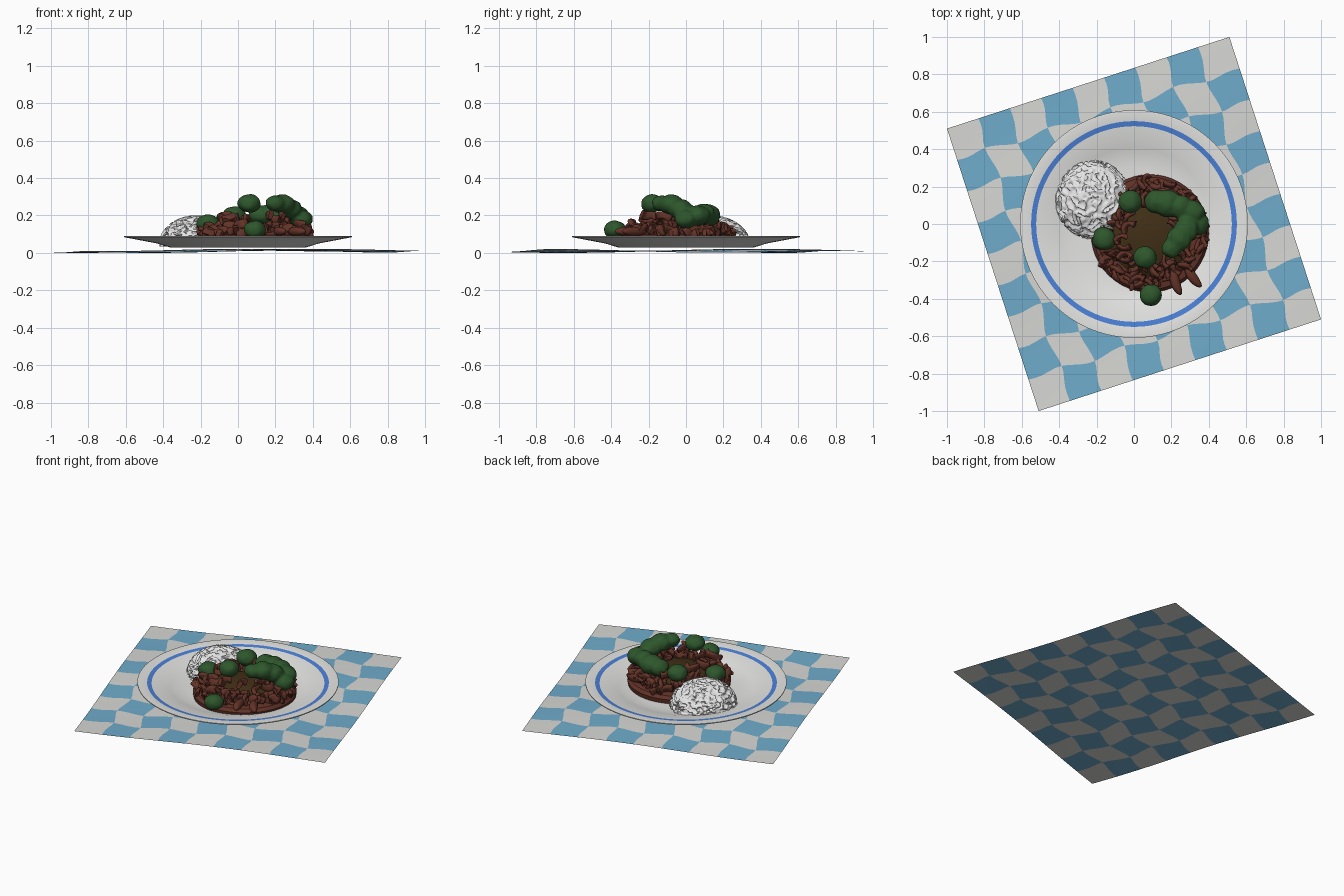
import bpy, bmesh, math, random
from mathutils import Vector, noise

cube = bpy.data.objects.get("Cube")
if cube:
    bpy.data.objects.remove(cube)
random.seed(7)


def material(name, rgb):
    m = bpy.data.materials.new(name)
    m.use_nodes = True
    m.diffuse_color = (*rgb, 1)
    m.node_tree.nodes["Principled BSDF"].inputs["Base Color"].default_value = (*rgb, 1)
    return m


CLOTH_WHITE = material("cloth white", (0.68, 0.68, 0.66))
CLOTH_BLUE = material("cloth blue", (0.16, 0.41, 0.60))
CHINA = material("china white", (0.78, 0.78, 0.77))
RING = material("ring blue", (0.07, 0.22, 0.68))
RICE = material("rice white", (0.80, 0.80, 0.80))
MEAT = material("meat brown", (0.125, 0.033, 0.021))
SAUCE = material("dark sauce", (0.052, 0.029, 0.008))
GREEN = material("broccoli green", (0.027, 0.095, 0.025))


def finish(name, bm, mats, angle=None):
    me = bpy.data.meshes.new(name)
    bm.to_mesh(me)
    bm.free()
    ob = bpy.data.objects.new(name, me)
    bpy.context.collection.objects.link(ob)
    for m in mats:
        me.materials.append(m)
    if angle:
        select(ob)
        bpy.ops.object.shade_smooth_by_angle(angle=math.radians(angle))
    return ob


def select(ob):
    bpy.ops.object.select_all(action='DESELECT')
    ob.select_set(True)
    bpy.context.view_layer.objects.active = ob


def lathe(name, profile, mats, centre=(0, 0), steps=96, angle=40):
    bm = bmesh.new()
    verts = [bm.verts.new((r, 0, z)) for r, z in profile]
    edges = [bm.edges.new(p) for p in zip(verts, verts[1:])]
    bmesh.ops.spin(bm, geom=verts + edges, axis=(0, 0, 1), cent=(0, 0, 0),
                   angle=math.tau, steps=steps)
    bmesh.ops.remove_doubles(bm, verts=bm.verts, dist=0.0005)
    bmesh.ops.recalc_face_normals(bm, faces=bm.faces)
    bmesh.ops.translate(bm, verts=bm.verts, vec=(*centre, 0))
    return finish(name, bm, mats, angle)


# Checked cloth: nine checks a side, gently rippled
CHECKS, SUB = 9, 5
bm = bmesh.new()
bmesh.ops.create_grid(bm, x_segments=CHECKS * SUB, y_segments=CHECKS * SUB, size=1)
for f in bm.faces:
    c = f.calc_center_median()
    i, j = (int((k + 1) / 2 * CHECKS) for k in (c.x, c.y))
    f.material_index = (i + j) % 2
for v in bm.verts:
    a, b = v.co.x, v.co.y
    inside = min(1, 6 * (1 - abs(a))) * min(1, 6 * (1 - abs(b)))
    a += 0.02 * inside * math.sin(b * 14)
    b += 0.02 * inside * math.sin(a * 14)
    z = 0.011 + 0.006 * math.sin(3.1 * a + 1) + 0.005 * math.sin(4 * b - a)
    v.co = (0.755 * a - 0.245 * b, 0.245 * a + 0.755 * b, z)
finish("checked_cloth", bm, [CLOTH_WHITE, CLOTH_BLUE], 40)

# Plate with a painted ring on the rim
plate = lathe("plate", [(0, 0.040), (0.30, 0.041), (0.36, 0.046), (0.41, 0.058),
                        (0.45, 0.070), (0.523, 0.080), (0.55, 0.084), (0.60, 0.091),
                        (0.609, 0.090), (0.609, 0.084), (0.43, 0.050), (0.36, 0.028),
                        (0.33, 0.028), (0.32, 0.034), (0, 0.034)], [CHINA, RING])
for p in plate.data.polygons:
    if p.normal.z > 0 and 0.523 < p.center.xy.length < 0.55:
        p.material_index = 1

# Rice mound covered in raised grains
bm = bmesh.new()
bmesh.ops.create_icosphere(bm, subdivisions=6, radius=1)
bmesh.ops.bisect_plane(bm, geom=bm.verts[:] + bm.edges[:] + bm.faces[:],
                       plane_co=(0, 0, -0.1), plane_no=(0, 0, 1), clear_inner=True)
for v in bm.verts:
    d = v.co.copy()
    swirl = d * 6 + noise.noise_vector(d * 3) * 0.8
    grain = max(0, 1 - 3.5 * abs(noise.noise(swirl)))
    s = 0.93 + 0.08 * min(1, grain * 2)
    v.co = (-0.22 + d.x * 0.20 * s, 0.13 + d.y * 0.21 * s, 0.05 + d.z * 0.15 * s)
finish("rice_mound", bm, [RICE], 60)

# Meat bed and the sauce heaped on it
CX, CY = 0.085, -0.05
lathe("meat_bed", [(0, 0.10), (0.25, 0.10), (0.30, 0.09), (0.315, 0.07), (0.31, 0.042)],
      [MEAT], (CX, CY), 48)
lathe("sauce_heap", [(0, 0.155), (0.08, 0.15), (0.15, 0.135), (0.21, 0.115), (0.24, 0.09)],
      [SAUCE], (CX, CY), 40)

# Curled strips of meat heaped in a ring
curve = bpy.data.curves.new("meat_strips", 'CURVE')
curve.dimensions = '3D'
curve.bevel_depth = 0.011
curve.bevel_resolution = 1
curve.extrude = 0.012
curve.resolution_u = 4
curve.use_fill_caps = True
for n in range(105):
    turn = n * 2.39996 + random.uniform(-0.2, 0.2)
    rad = 0.12 + 0.17 * math.sqrt(random.random())
    top = 0.235 - 1.2 * max(0, rad - 0.1) ** 1.3
    base = Vector((CX + rad * math.cos(turn), CY + rad * math.sin(turn),
                   random.uniform(0.10, max(0.12, top))))
    heading = random.uniform(0, math.tau)
    step = random.uniform(0.022, 0.034)
    bend = random.choice((-1, 1)) * random.uniform(0.3, 0.9)
    spline = curve.splines.new('BEZIER')
    spline.bezier_points.add(3)
    pos = base - Vector((math.cos(heading), math.sin(heading), 0)) * step * 1.5
    for pt in spline.bezier_points:
        off = pos.xy - Vector((CX, CY))
        if off.length > 0.305:
            off *= 0.305 / off.length
        pt.co = (CX + off.x, CY + off.y, pos.z)
        pt.handle_left_type = pt.handle_right_type = 'AUTO'
        pt.tilt = random.uniform(-0.7, 0.7)
        pt.radius = random.uniform(0.8, 1.3)
        pos += Vector((math.cos(heading), math.sin(heading), random.uniform(-0.6, 0.6))) * step
        heading += bend
strips = bpy.data.objects.new("meat_strips", curve)
bpy.context.collection.objects.link(strips)
curve.materials.append(MEAT)
select(strips)
bpy.ops.object.convert(target='MESH')
bpy.ops.object.shade_smooth_by_angle(angle=math.radians(50))

# Two loose strips at the front edge
for k, (x, y, turn) in enumerate([(0.31, -0.28, -1.0), (0.22, -0.31, -1.3)]):
    bm = bmesh.new()
    bmesh.ops.create_icosphere(bm, subdivisions=3, radius=1)
    for v in bm.verts:
        a, b, c = v.co
        a, b = 0.075 * a, 0.026 * b + 0.01 * a * a
        v.co = (x + a * math.cos(turn) - b * math.sin(turn),
                y + a * math.sin(turn) + b * math.cos(turn), 0.115 + 0.025 * c)
    finish(f"loose_strip_{k + 1}", bm, [MEAT], 60)


def broccoli(name, blobs):
    """Rounded florets merged into one soft lump."""
    bm = bmesh.new()
    for x, y, z, r in blobs:
        for v in bmesh.ops.create_icosphere(bm, subdivisions=3, radius=r)["verts"]:
            v.co *= 1 + 0.12 * noise.noise(v.co * 28 + Vector((x, y, z)) * 9)
            v.co = (x + v.co.x, y + v.co.y, z + v.co.z * 0.82)
    ob = finish(name, bm, [GREEN])
    mod = ob.modifiers.new("merge", 'REMESH')
    mod.mode = 'VOXEL'
    mod.voxel_size = 0.009
    mod.use_smooth_shade = True
    soft = ob.modifiers.new("soften", 'SMOOTH')
    soft.iterations = 4
    select(ob)
    bpy.ops.object.convert(target='MESH')


# Single florets, then the large curved cluster
for k, blob in enumerate([(-0.02, 0.12, 0.20, 0.063), (-0.16, -0.08, 0.155, 0.064),
                          (0.06, -0.18, 0.265, 0.062), (0.09, -0.38, 0.125, 0.060)]):
    broccoli(f"floret_{k + 1}", [blob])
broccoli("floret_cluster", [
    (0.12, 0.12, 0.20, 0.065), (0.18, 0.11, 0.20, 0.075), (0.25, 0.09, 0.21, 0.065),
    (0.31, 0.06, 0.20, 0.068), (0.34, -0.00, 0.18, 0.062), (0.28, -0.03, 0.235, 0.066),
    (0.24, -0.08, 0.26, 0.066), (0.20, -0.13, 0.265, 0.052)])
